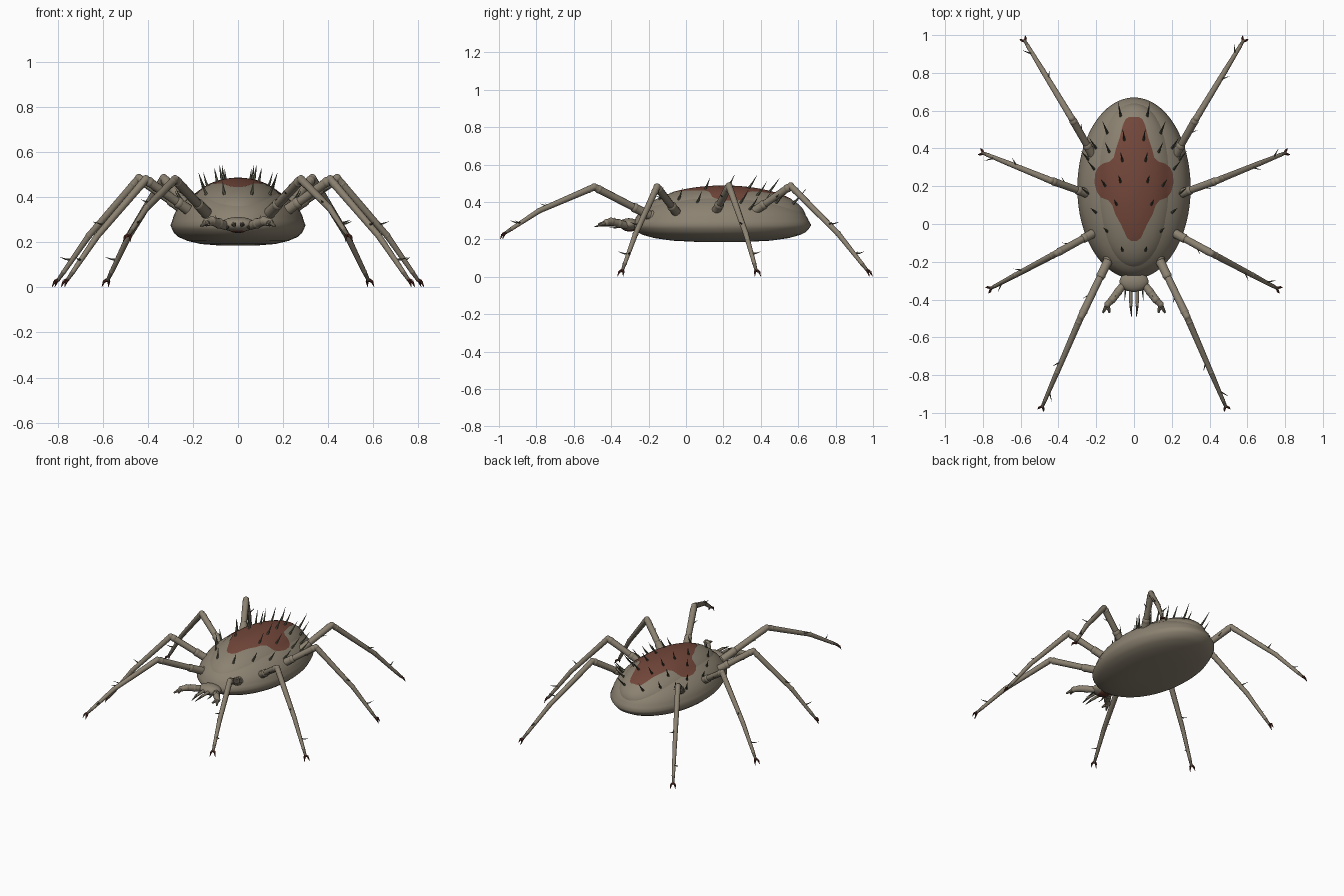
import bpy, bmesh, math
from mathutils import Vector, Matrix

if "Cube" in bpy.data.objects:
    bpy.data.objects.remove(bpy.data.objects["Cube"])


def material(name, rgb):
    m = bpy.data.materials.new(name)
    m.diffuse_color = (*rgb, 1)
    m.use_nodes = True
    m.node_tree.nodes["Principled BSDF"].inputs["Base Color"].default_value = (*rgb, 1)
    return m


SKIN = material("taupe skin", (0.26, 0.222, 0.165))
DARK = material("dark taupe", (0.14, 0.118, 0.09))
BRISTLE = material("olive bristle", (0.115, 0.115, 0.08))
PATCH = material("rust red patch", (0.17, 0.062, 0.042))
CLAW = material("dark red claw", (0.1, 0.03, 0.02))
MATS = [SKIN, DARK, BRISTLE, PATCH, CLAW]


def finish(bm, name, mats=MATS, angle=40):
    me = bpy.data.meshes.new(name)
    bmesh.ops.recalc_face_normals(bm, faces=bm.faces)
    bm.to_mesh(me)
    bm.free()
    for m in mats:
        me.materials.append(m)
    ob = bpy.data.objects.new(name, me)
    bpy.context.collection.objects.link(ob)
    bpy.ops.object.select_all(action='DESELECT')
    ob.select_set(True)
    bpy.context.view_layer.objects.active = ob
    bpy.ops.object.shade_smooth_by_angle(angle=math.radians(angle))
    return ob


def paint(geom, mat):
    for f in {f for v in geom["verts"] for f in v.link_faces}:
        f.material_index = MATS.index(mat)


def rod(bm, a, b, r1, r2, mat=SKIN, sides=10):
    a, b = Vector(a), Vector(b)
    d = b - a
    mtx = Matrix.Translation((a + b) / 2) @ d.to_track_quat('Z', 'Y').to_matrix().to_4x4()
    paint(bmesh.ops.create_cone(bm, cap_ends=True, segments=sides, radius1=r1, radius2=r2,
                                depth=d.length, matrix=mtx), mat)


def thorn(bm, base, tip, radius):
    # A bristle that narrows and curls slightly upwards
    mid = base.lerp(tip, 0.5) - Vector((0, 0, 0.004))
    rod(bm, base, mid, radius, radius * 0.6, BRISTLE, 6)
    rod(bm, mid, tip, radius * 0.6, 0.0005, BRISTLE, 6)


def ball(bm, c, size, mat=SKIN, seg=12):
    mtx = Matrix.Translation(c) @ Matrix.Diagonal((*size, 1))
    paint(bmesh.ops.create_uvsphere(bm, u_segments=seg, v_segments=seg // 2 + 2,
                                    radius=1, matrix=mtx), mat)


def chain(bm, pts, radii, mat=SKIN):
    for i in range(len(pts) - 1):
        rod(bm, pts[i], pts[i + 1], radii[i], radii[i + 1], mat)
        ball(bm, pts[i + 1], [radii[i + 1] * 1.08] * 3, mat, 10)


# Body: a turned profile stretched to an oval, with a narrow rim
MID, WIDE, LONG, RIM, RISE = 0.19, 0.30, 0.48, 0.275, 0.185
profile = [(0.3, 0.187), (0.55, 0.193), (0.75, 0.207), (0.88, 0.224), (0.945, 0.241),
           (0.975, 0.258), (1.0, 0.276)]
profile += [(0.98 * math.cos(math.radians(t)), RIM + RISE * math.sin(math.radians(t)))
            for t in range(7, 90, 6)]
bm = bmesh.new()
N = 64
rings = [[bm.verts.new((WIDE * r * math.cos(math.tau * k / N),
                        MID + LONG * r * math.sin(math.tau * k / N), z)) for k in range(N)]
         for r, z in profile]
for lo, hi in zip(rings, rings[1:]):
    for k in range(N):
        bm.faces.new((lo[k], lo[(k + 1) % N], hi[(k + 1) % N], hi[k]))
bm.faces.new(rings[0])
bm.faces.new(rings[-1])
finish(bm, "body", [SKIN], 80)

# Raised shield along the back: the upper half of an oval dome
SHIELD_C, SHIELD_S = Vector((0, 0.2, 0.32)), (0.23, 0.44, 0.165)
bm = bmesh.new()
ball(bm, SHIELD_C, SHIELD_S, seg=56)
bmesh.ops.bisect_plane(bm, geom=bm.verts[:] + bm.edges[:] + bm.faces[:], plane_co=SHIELD_C,
                       plane_no=(0, 0, 1), clear_inner=True)
finish(bm, "back_shield", [SKIN])


def back_height(x, y):
    def dome(cy, cz, sx, sy, sz):
        return cz + sz * math.sqrt(max(0, 1 - (x / sx) ** 2 - ((y - cy) / sy) ** 2))
    return max(dome(MID, RIM, WIDE * 0.98, LONG * 0.98, RISE),
               dome(SHIELD_C.y, SHIELD_C.z, *SHIELD_S))


# Red patch: a thin skin laid over the back, its half width given along y
outline = [(-0.09, 0.015), (-0.075, 0.035), (-0.04, 0.052), (0, 0.07), (0.05, 0.098),
           (0.1, 0.115), (0.125, 0.135), (0.14, 0.175), (0.17, 0.197), (0.22, 0.21),
           (0.27, 0.205), (0.3, 0.19), (0.32, 0.165), (0.33, 0.13), (0.35, 0.108),
           (0.4, 0.095), (0.46, 0.075), (0.52, 0.06), (0.555, 0.045), (0.57, 0.02)]
bm = bmesh.new()
rows = []
STEPS, COLS = 4, 24
for (y0, w0), (y1, w1) in zip(outline, outline[1:]):
    for s in range(STEPS):
        y, w = y0 + (y1 - y0) * s / STEPS, w0 + (w1 - w0) * s / STEPS
        xs = [w * (2 * c / COLS - 1) for c in range(COLS + 1)]
        rows.append([bm.verts.new((x, y, back_height(x, y) + 0.003)) for x in xs])
for a, b in zip(rows, rows[1:]):
    for c in range(COLS):
        bm.faces.new((a[c], a[c + 1], b[c + 1], b[c]))
finish(bm, "back_patch", [PATCH])

# Bristles over the back, in mirrored pairs leaning rearwards
spots = [(0.06, -0.14), (0.14, -0.04), (0.2, 0.06), (0.09, 0.1), (0.24, 0.16),
         (0.07, 0.22), (0.15, 0.2), (0.21, 0.29), (0.06, 0.33), (0.13, 0.38),
         (0.2, 0.4), (0.05, 0.44), (0.14, 0.48), (0.07, 0.57), (0.24, 0.34)]
bm = bmesh.new()
for x, y in spots:
    for side in (1, -1):
        base = Vector((x * side, y, back_height(x, y) - 0.005))
        lean = Vector((x * side * 1.2, 0.16 + max(0, y) * 0.5, 0.5)).normalized()
        thorn(bm, base, base + lean * (0.07 + 0.07 * max(0, y)), 0.0075)
finish(bm, "back_bristles")

# Legs: hip, knee and foot; the shin bows slightly between knee and foot
legs = {
    "front": ((0.13, -0.18, 0.32), (0.28, -0.49, 0.48), (0.485, -0.965, 0.235)),
    "second": ((0.2, -0.04, 0.33), (0.41, -0.155, 0.48), (0.757, -0.34, 0.035)),
    "third": ((0.23, 0.155, 0.34), (0.44, 0.23, 0.485), (0.798, 0.375, 0.035)),
    "rear": ((0.21, 0.35, 0.34), (0.33, 0.56, 0.485), (0.578, 0.968, 0.035)),
}
for label, points in legs.items():
    for side, word in ((1, "left"), (-1, "right")):
        hip, knee, foot = (Vector((p[0] * side, p[1], p[2])) for p in points)
        out = (foot - knee) * Vector((1, 1, 0))
        out.normalize()
        across = out.cross(Vector((0, 0, 1)))
        bend = knee.lerp(foot, 0.62) + Vector((0, 0, 0.025))
        ankle = bend.lerp(foot, 0.82)
        bm = bmesh.new()
        ball(bm, hip, (0.034, 0.034, 0.034))
        chain(bm, [hip, hip.lerp(knee, 0.3)], [0.026, 0.024])
        chain(bm, [hip.lerp(knee, 0.3), hip.lerp(knee, 0.92), knee, knee.lerp(bend, 0.1), bend],
              [0.02, 0.021, 0.018, 0.018, 0.0145])
        chain(bm, [bend, ankle], [0.0145, 0.0105])
        chain(bm, [ankle, foot], [0.0105, 0.008], DARK)
        # Forked claws
        for s in (1, -1):
            mid = foot + out * 0.012 + across * s * 0.012 + Vector((0, 0, -0.008))
            tip = mid + out * 0.012 + across * s * 0.005 + Vector((0, 0, -0.025))
            rod(bm, foot, mid, 0.008, 0.007, CLAW, 6)
            rod(bm, mid, tip, 0.007, 0.001, CLAW, 6)
        # Leg bristles
        for start, way in ((knee.lerp(bend, 0.8), 1), (bend.lerp(foot, 0.55), -1),
                           (hip.lerp(knee, 0.6), 1)):
            thorn(bm, start, start + out * 0.045 + across * way * 0.035 + Vector((0, 0, 0.012)),
                  0.006)
        finish(bm, f"{label}_{word}_leg")

# Head with a dark mouth underneath
bm = bmesh.new()
ball(bm, (0, -0.305, 0.28), (0.077, 0.055, 0.033), seg=24)
ball(bm, (0, -0.3, 0.258), (0.04, 0.04, 0.016), CLAW, 16)
finish(bm, "head")

# Feelers and pincers on each side of the mouth
for side, word in ((1, "left"), (-1, "right")):
    bm = bmesh.new()
    path = [(0.055, -0.32, 0.275), (0.085, -0.36, 0.285), (0.115, -0.4, 0.295),
            (0.14, -0.425, 0.29)]
    path = [Vector((x * side, y, z)) for x, y, z in path]
    chain(bm, path, [0.02, 0.022, 0.02, 0.017])
    rod(bm, path[-1], (0.165 * side, -0.47, 0.272), 0.014, 0.005, SKIN, 8)
    rod(bm, path[-1], (0.13 * side, -0.47, 0.28), 0.014, 0.005, SKIN, 8)
    thorn(bm, path[1], Vector((0.1 * side, -0.385, 0.32)), 0.005)
    finish(bm, f"{word}_feeler")
    bm = bmesh.new()
    chain(bm, [(0.018 * side, -0.34, 0.28), (0.017 * side, -0.43, 0.278)], [0.011, 0.008])
    rod(bm, (0.017 * side, -0.43, 0.278), (0.013 * side, -0.49, 0.268), 0.008, 0.002, DARK, 8)
    thorn(bm, Vector((0.045 * side, -0.345, 0.27)), Vector((0.05 * side, -0.41, 0.262)), 0.006)
    finish(bm, f"{word}_pincer")
